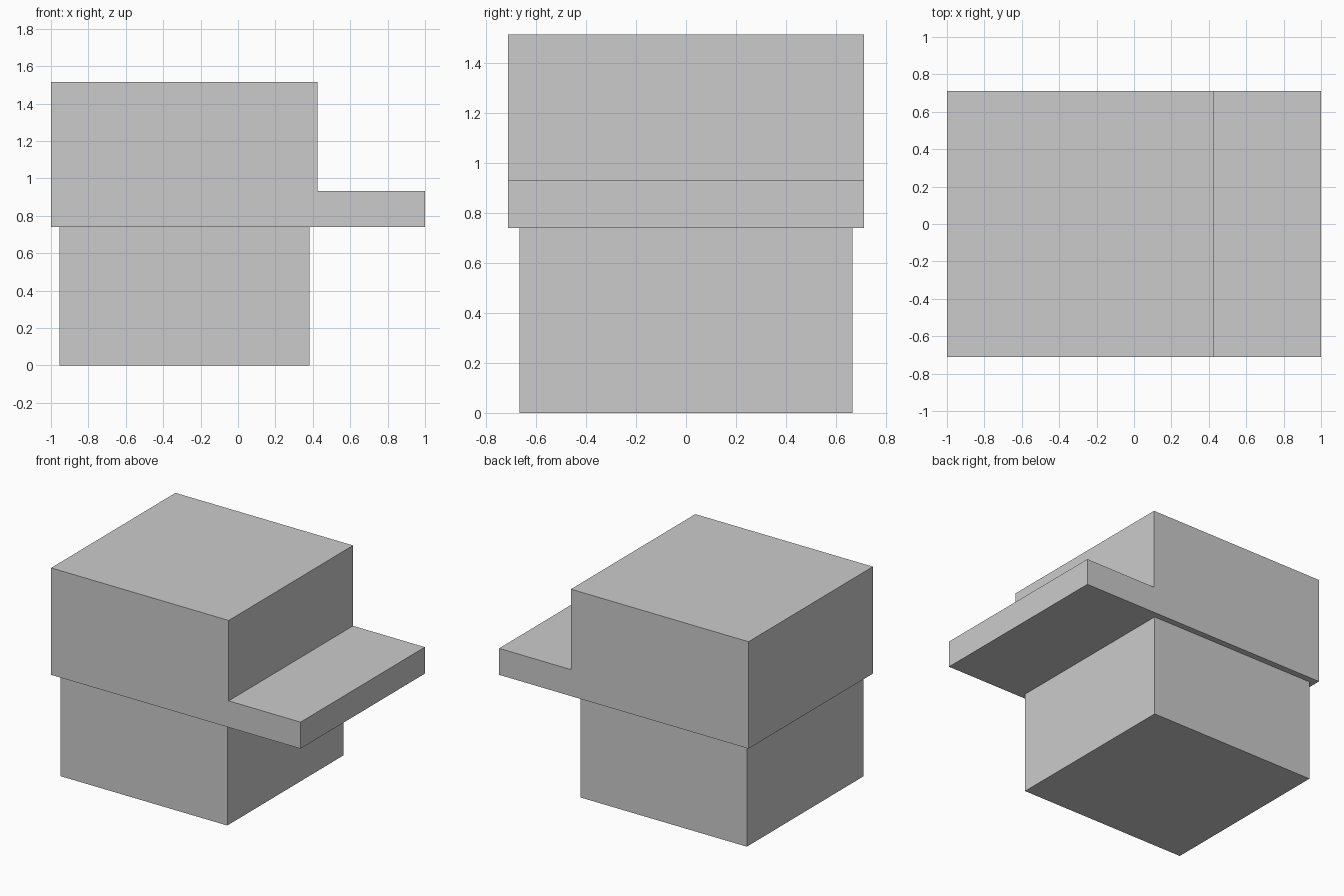
import bpy
import bmesh

if "Cube" in bpy.data.objects:
    bpy.data.objects.remove(bpy.data.objects["Cube"])


def extrude_profile(name, points, half_width):
    """Extrude an XZ outline along Y, centred on y = 0."""
    bm = bmesh.new()
    face = bm.faces.new([bm.verts.new((x, -half_width, z)) for x, z in points])
    result = bmesh.ops.extrude_face_region(bm, geom=[face])
    moved = [g for g in result["geom"] if isinstance(g, bmesh.types.BMVert)]
    bmesh.ops.translate(bm, verts=moved, vec=(0, 2 * half_width, 0))
    bmesh.ops.recalc_face_normals(bm, faces=bm.faces)
    mesh = bpy.data.meshes.new(name)
    bm.to_mesh(mesh)
    bm.free()
    obj = bpy.data.objects.new(name, mesh)
    bpy.context.collection.objects.link(obj)
    return obj


BACK, FRONT = -1.0, 0.424
RIM, BRIM_TOP, CROWN_TOP = 0.74, 0.932, 1.515

# Head block, reaching up inside the cap
extrude_profile("head", [(-0.955, 0), (0.381, 0), (0.381, 1.336), (-0.955, 1.336)], 0.667)

# Cap: crown and brim as one L-shaped profile
extrude_profile("cap", [(BACK, RIM), (1.0, RIM), (1.0, BRIM_TOP), (FRONT, BRIM_TOP),
                        (FRONT, CROWN_TOP), (BACK, CROWN_TOP)], 0.712)
